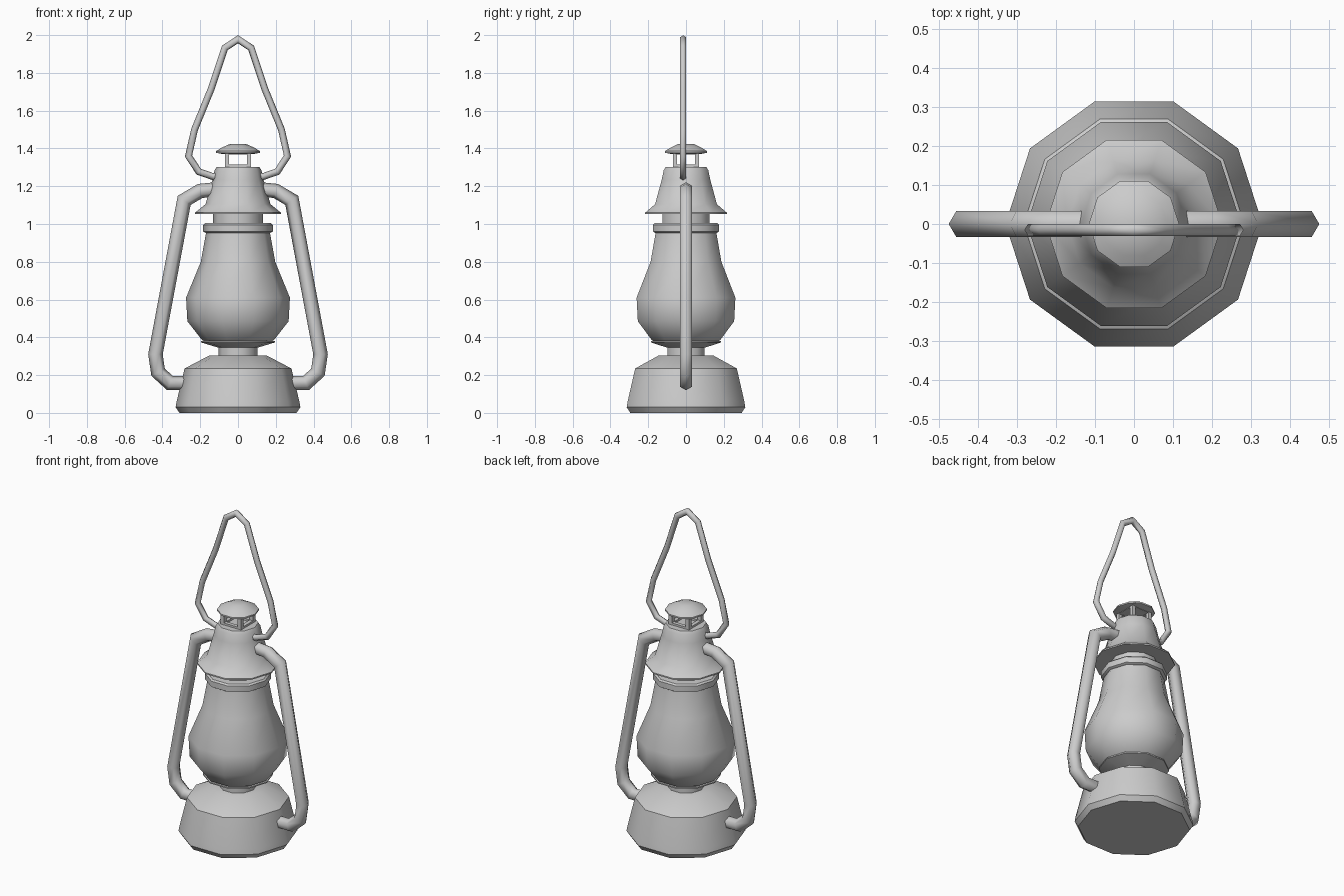
import bpy, bmesh, math
from mathutils import Vector

if "Cube" in bpy.data.objects:
    bpy.data.objects.remove(bpy.data.objects["Cube"])

SIDES = 10


def finish(name, bm, angle=40):
    bmesh.ops.recalc_face_normals(bm, faces=bm.faces)
    me = bpy.data.meshes.new(name)
    bm.to_mesh(me)
    bm.free()
    ob = bpy.data.objects.new(name, me)
    bpy.context.collection.objects.link(ob)
    bpy.ops.object.select_all(action='DESELECT')
    ob.select_set(True)
    bpy.context.view_layer.objects.active = ob
    bpy.ops.object.shade_smooth_by_angle(angle=math.radians(angle))
    return ob


def skin_rings(bm, rings):
    """Bridge successive vertex rings and cap both ends."""
    n = len(rings[0])
    for a, b in zip(rings, rings[1:]):
        for i in range(n):
            j = (i + 1) % n
            bm.faces.new((a[i], a[j], b[j], b[i]))
    bm.faces.new(rings[0])
    bm.faces.new(rings[-1])


def lathe(name, profile):
    """Spin (radius, z) points into a closed ten-sided solid."""
    bm = bmesh.new()
    rings = []
    for r, z in profile:
        angles = [math.tau * i / SIDES for i in range(SIDES)]
        rings.append([bm.verts.new((r * math.cos(a), r * math.sin(a), z)) for a in angles])
    skin_rings(bm, rings)
    return finish(name, bm)


def tube(name, path, radius, y=0.0):
    """Sweep a hexagon along (x, z) points, mitred at each bend."""
    pts = [Vector((x, y, z)) for x, z in path]
    bm = bmesh.new()
    rings = []
    for i, p in enumerate(pts):
        d_in = (p - pts[max(i - 1, 0)]).normalized()
        d_out = (pts[min(i + 1, len(pts) - 1)] - p).normalized()
        t = (d_in + d_out).normalized()
        side = Vector((t.z, 0, -t.x))
        ref = d_out if i == 0 else d_in
        miter = 1 / max(t.dot(ref), 0.5)
        ring = []
        for k in range(6):
            a = math.tau * k / 6
            ring.append(bm.verts.new(p + side * (radius * miter * math.cos(a))
                                     + Vector((0, radius * math.sin(a), 0))))
        rings.append(ring)
    skin_rings(bm, rings)
    return finish(name, bm, 65)


# Fuel tank
lathe("fuel_tank", [(0.31, 0), (0.33, 0.03), (0.325, 0.06), (0.283, 0.235), (0.15, 0.305)])

# Burner neck flaring to the plate below the glass
lathe("burner_plate", [(0.103, 0.295), (0.103, 0.345), (0.16, 0.362),
                       (0.195, 0.373), (0.195, 0.38), (0.15, 0.374)])

# Glass globe
lathe("glass_globe", [(0.16, 0.37), (0.19, 0.385), (0.268, 0.485), (0.275, 0.61),
                      (0.197, 0.80), (0.168, 0.96)])

# Collar on the glass, with the neck under the hood
lathe("collar", [(0.172, 0.953), (0.184, 0.96), (0.184, 0.995), (0.175, 1.004),
                 (0.132, 1.006), (0.132, 1.06)])

# Hood with flared skirt
lathe("hood", [(0.13, 1.055), (0.227, 1.052), (0.227, 1.06), (0.172, 1.105),
               (0.135, 1.235), (0.124, 1.285), (0.113, 1.302)])

# Open square vent frame: four posts joined by rails
bm = bmesh.new()


def box(center, size):
    verts = bmesh.ops.create_cube(bm, size=1)["verts"]
    bmesh.ops.scale(bm, vec=size, verts=verts)
    bmesh.ops.translate(bm, vec=center, verts=verts)


for s in (-1, 1):
    for t in (-1, 1):
        box((s * 0.058, t * 0.058, 1.34), (0.023, 0.023, 0.09))
    for z in (1.306, 1.376):
        box((s * 0.058, 0, z), (0.023, 0.093, 0.016))
        box((0, s * 0.058, z), (0.093, 0.023, 0.016))
finish("vent_frame", bm, 30)

# Chimney cap
lathe("chimney_cap", [(0.08, 1.37), (0.116, 1.377), (0.116, 1.386), (0.085, 1.405),
                      (0.042, 1.424)])

# Side tubes and the wire bail handle
tube_path = [(0.10, 1.185), (0.20, 1.175), (0.285, 1.125), (0.437, 0.31),
             (0.423, 0.215), (0.36, 0.158), (0.27, 0.158)]
for s, label in ((1, "right"), (-1, "left")):
    tube(label + "_air_tube", [(s * x, z) for x, z in tube_path], 0.038)

half = [(0.08, 1.265), (0.13, 1.25), (0.208, 1.277), (0.262, 1.36), (0.23, 1.50),
        (0.14, 1.72), (0.07, 1.932)]
bail = [(-x, z) for x, z in half] + [(0, 1.978)] + half[::-1]
tube("bail_handle", bail, 0.018, y=-0.015)
